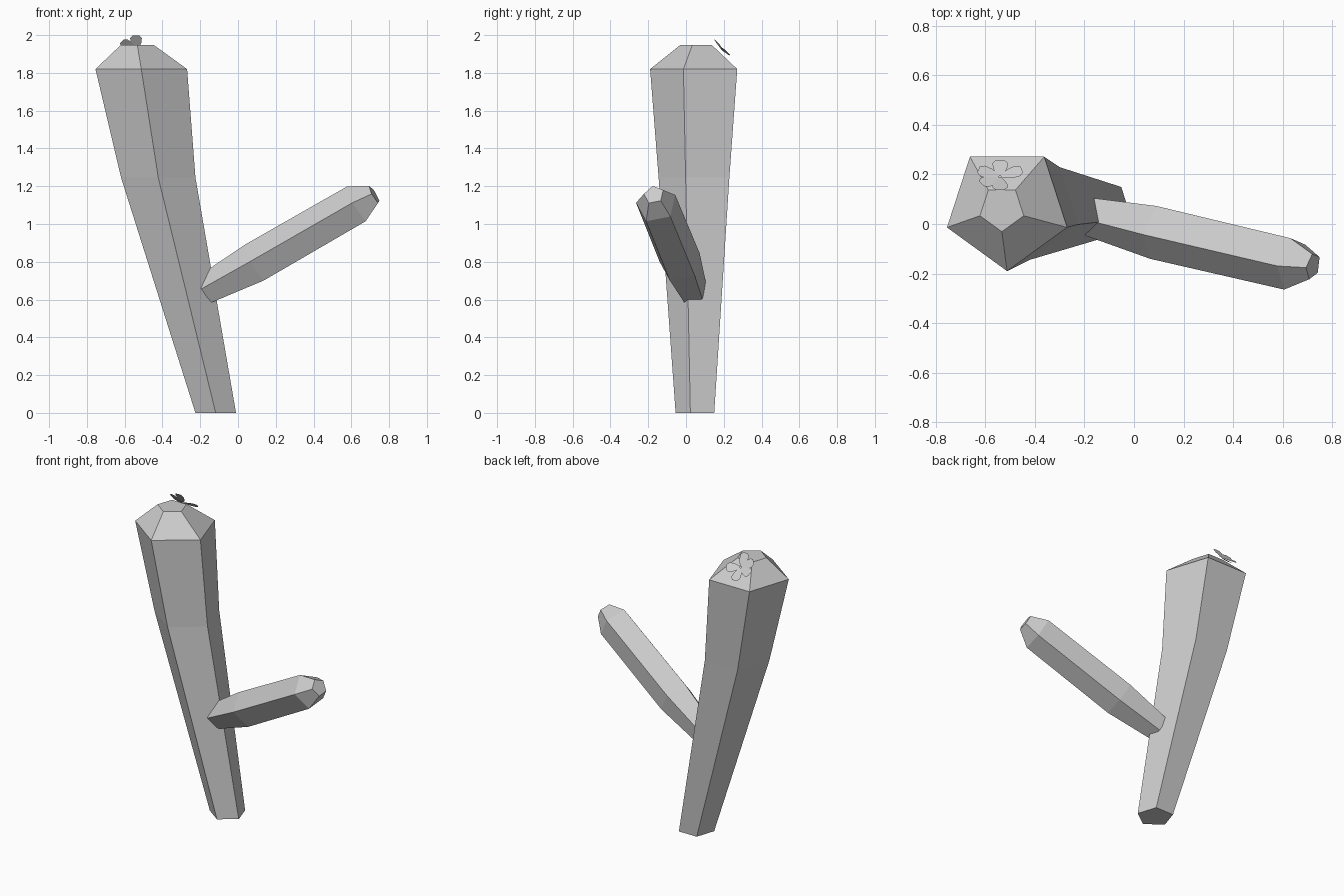
import bpy, bmesh
from math import sin, cos, radians
from mathutils import Vector

cube = bpy.data.objects.get("Cube")
if cube:
    bpy.data.objects.remove(cube, do_unlink=True)

SIDES = 5
grey = bpy.data.materials.new("plain_grey")
grey.use_nodes = True
colour = (0.6, 0.6, 0.6, 1)
grey.diffuse_color = colour
grey.node_tree.nodes["Principled BSDF"].inputs["Base Color"].default_value = colour


def finish(name, bm):
    mesh = bpy.data.meshes.new(name)
    bm.to_mesh(mesh)
    bm.free()
    mesh.materials.append(grey)
    obj = bpy.data.objects.new(name, mesh)
    bpy.context.collection.objects.link(obj)
    return obj


def loft(name, rings, axis, first, roll=0):
    """Skin five-sided rings given as (centre, radius), capped at both ends."""
    side = axis.cross(first)
    bm = bmesh.new()
    loops = []
    for centre, radius in rings:
        angles = [radians(roll + 360 * k / SIDES) for k in range(SIDES)]
        loops.append([bm.verts.new(Vector(centre) + radius * (cos(a) * first + sin(a) * side))
                      for a in angles])
    for low, high in zip(loops, loops[1:]):
        for i in range(SIDES):
            j = (i + 1) % SIDES
            bm.faces.new((low[i], low[j], high[j], high[i]))
    bm.faces.new(loops[0][::-1])
    bm.faces.new(loops[-1])
    return finish(name, bm)


# Leaning trunk, widening upward to a bevelled crown
loft("trunk", [((-0.118, 0.058, 0), 0.113),
               ((-0.422, 0.062, 1.245), 0.207),
               ((-0.512, 0.065, 1.82), 0.255),
               ((-0.533, 0.062, 1.947), 0.093)],
     Vector((0, 0, 1)), Vector((0, -1, 0)))

# Side arm, rolled slightly toward the front
arm_axis = Vector((0.849, -0.2, 0.489)).normalized()
arm_side = arm_axis.cross(Vector((0, 0, 1))).normalized()
loft("side_arm", [((-0.172, 0.032, 0.65), 0.083),
                  ((0.096, -0.03, 0.793), 0.115),
                  ((0.636, -0.157, 1.104), 0.112),
                  ((0.722, -0.17, 1.155), 0.055)],
     arm_axis, arm_side.cross(arm_axis), roll=13)

# Flower of flat, cupped petals on the rear slope of the crown
normal = Vector((0, 1, 1)).normalized()
across = Vector((1, 0, 0))
downhill = Vector((0, 1, -1)).normalized()
heart = Vector((-0.54, 0.19, 1.92))
outline = [(0.005, 0.008), (0.045, 0.028), (0.075, 0.031), (0.092, 0.017)]
bm = bmesh.new()
for angle, lift in ((90, 0.05), (18, 0.15), (162, 0.15), (215, 0.15), (270, 0.2)):
    a = radians(angle)
    out = cos(a) * across + sin(a) * downhill
    wide = out.cross(normal)
    points = outline + [(d, -w) for d, w in reversed(outline)]
    bm.faces.new([bm.verts.new(heart + out * d + wide * w + normal * d * lift)
                  for d, w in points])
bmesh.ops.recalc_face_normals(bm, faces=bm.faces)
finish("flower_petals", bm)
